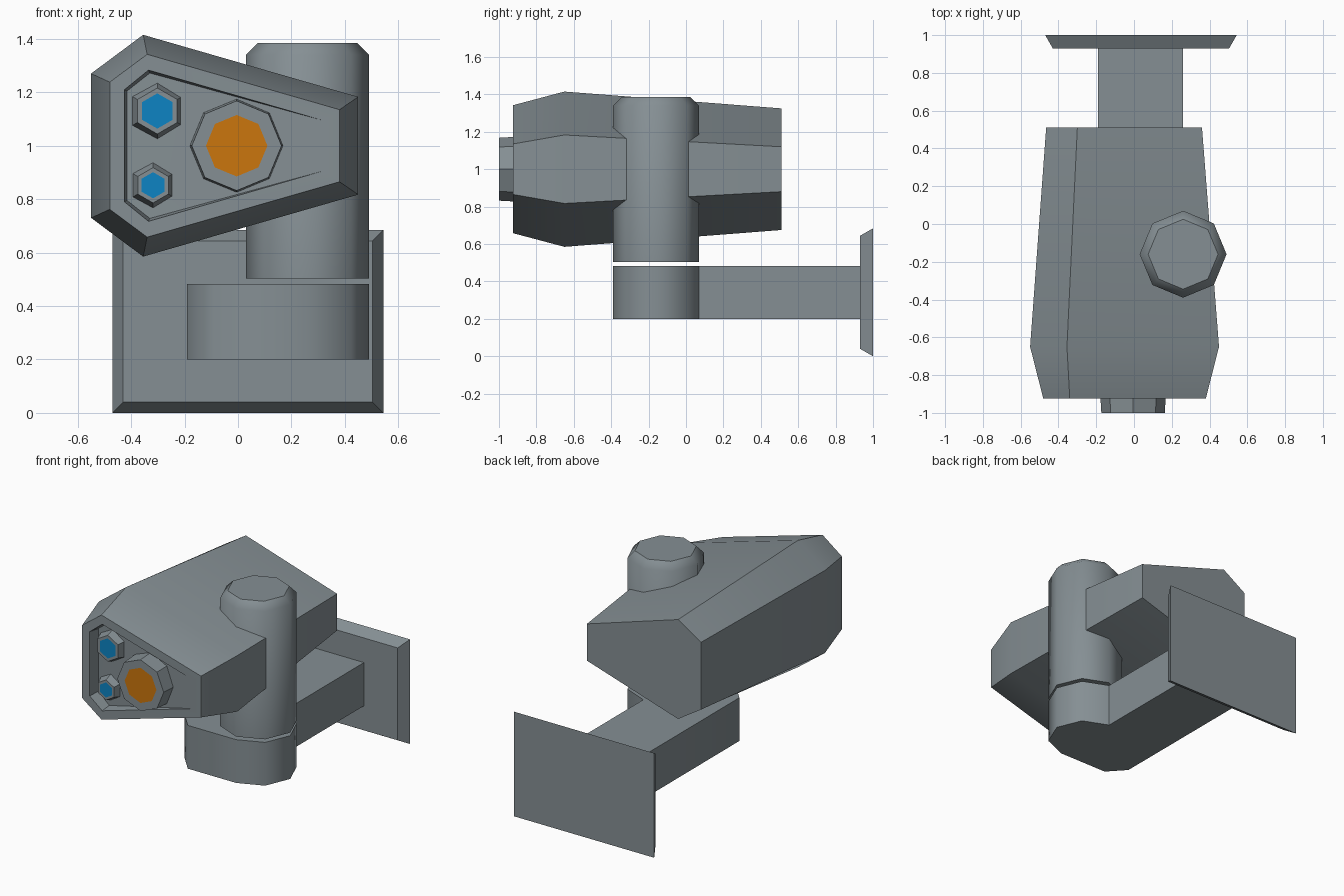
import bpy, bmesh, math

if "Cube" in bpy.data.objects:
    bpy.data.objects.remove(bpy.data.objects["Cube"])


def material(name, rgb):
    m = bpy.data.materials.new(name)
    m.diffuse_color = (*rgb, 1)
    m.use_nodes = True
    m.node_tree.nodes["Principled BSDF"].inputs["Base Color"].default_value = m.diffuse_color
    return m


GREY = material("grey metal", (0.235, 0.275, 0.295))
BLUE = material("blue glass", (0.004, 0.23, 0.55))
ORANGE = material("orange glass", (0.60, 0.18, 0.004))


def loft(name, rings, angle, cap_material=None):
    """Skin a list of equal-length rings; the last cap can have its own colour."""
    bm = bmesh.new()
    vs = [[bm.verts.new(p) for p in ring] for ring in rings]
    n = len(rings[0])
    for a, b in zip(vs, vs[1:]):
        for i in range(n):
            j = (i + 1) % n
            bm.faces.new((a[i], a[j], b[j], b[i]))
    bm.faces.new(vs[0][::-1])
    cap = bm.faces.new(vs[-1])
    cap.material_index = 1 if cap_material else 0
    bmesh.ops.remove_doubles(bm, verts=bm.verts, dist=0.0005)
    bmesh.ops.recalc_face_normals(bm, faces=bm.faces)
    mesh = bpy.data.meshes.new(name)
    bm.to_mesh(mesh)
    bm.free()
    mesh.materials.append(GREY)
    if cap_material:
        mesh.materials.append(cap_material)
    mesh.shade_smooth()
    mesh.set_sharp_from_angle(angle=math.radians(angle))
    ob = bpy.data.objects.new(name, mesh)
    bpy.context.collection.objects.link(ob)
    return ob


def circle(r, sides, start=0.0):
    return [(r * math.cos(start + i * math.tau / sides),
             r * math.sin(start + i * math.tau / sides)) for i in range(sides)]


def head_ring(half, y):
    """Mirror three (x, half height) points about z = 1; y may depend on x."""
    f = y if callable(y) else (lambda x: y)
    return ([(x, f(x), 1 + h) for x, h in half] +
            [(x, f(x), 1 - h) for x, h in reversed(half)])


# Sensor head, with a recess that gets shallower towards the right
def floor_y(x):
    return -0.925 + 0.075 * (0.325 - x) / 0.74


loft("sensor_head", [
    head_ring([(-0.465, 0.22), (-0.30, 0.325), (0.36, 0.12)], 0.51),
    head_ring([(-0.55, 0.27), (-0.355, 0.415), (0.45, 0.183)], -0.65),
    head_ring([(-0.48, 0.238), (-0.34, 0.342), (0.38, 0.135)], -0.925),
    head_ring([(-0.425, 0.21), (-0.335, 0.283), (0.325, 0.0925)], -0.925),
    head_ring([(-0.415, 0.205), (-0.33, 0.272), (0.325, 0.0925)], floor_y),
], 30)


# Lenses: tapered barrel with a flush glass face
def lens(name, x, z, sides, base, front, glass, y_back, y_front, mat):
    rings = [[(x + u, y, z + v) for u, v in circle(r, sides, math.pi / 2)]
             for r, y in ((base, y_back), (front, y_front), (glass, y_front))]
    loft(name, rings, 30, mat)


lens("main_lens", -0.005, 1.0, 8, 0.176, 0.168, 0.115, -0.86, -1.0, ORANGE)
lens("upper_small_lens", -0.302, 1.13, 6, 0.108, 0.086, 0.066, -0.85, -0.915, BLUE)
lens("lower_small_lens", -0.318, 0.852, 6, 0.088, 0.066, 0.049, -0.85, -0.91, BLUE)

# Swivel post with a chamfered top
PX, PY, PR = 0.26, -0.16, 0.23
loft("swivel_post", [[(PX + u, PY + v, z) for u, v in circle(r, 8)]
                     for r, z in ((PR, 0.503), (PR, 1.34), (0.185, 1.385))], 46)

# Bracket arm: half-octagon end running back to the wall
outline = [(-0.19, 0.95), (-0.19, -0.28), (-0.09, -0.39)]
outline += [(PX + PR * math.cos(a), PY + PR * math.sin(a))
            for a in (math.pi / 4 * k for k in range(-2, 3))]
outline += [(0.26, 0.95)]
loft("bracket_arm", [[(x, y, z) for x, y in outline] for z in (0.20, 0.483)], 50)

# Wall plate with bevelled edges
loft("wall_plate", [[(0.037 + sx * w, y, 0.342 + sz * h)
                     for sx, sz in ((-1, -1), (1, -1), (1, 1), (-1, 1))]
                    for w, h, y in ((0.507, 0.342, 1.0), (0.467, 0.302, 0.93))], 30)
